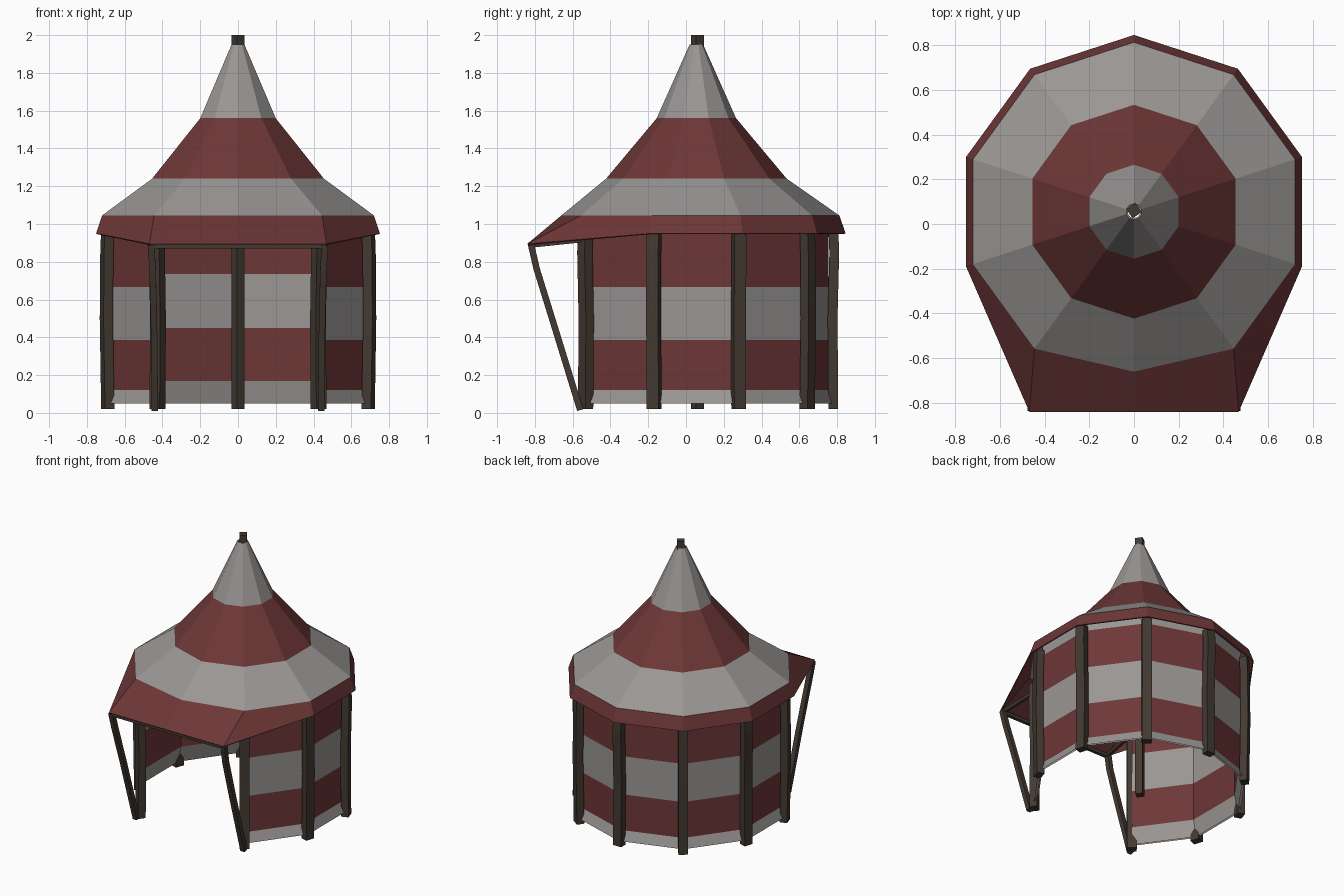
import bpy, bmesh, math
from mathutils import Vector

if "Cube" in bpy.data.objects:
    bpy.data.objects.remove(bpy.data.objects["Cube"])

CY = 0.055  # centre of the ten-sided plan


def material(name, rgb):
    m = bpy.data.materials.new(name)
    m.diffuse_color = (*rgb, 1)
    m.use_nodes = True
    m.node_tree.nodes["Principled BSDF"].inputs["Base Color"].default_value = m.diffuse_color
    return m


RED = material("red canvas", (0.155, 0.038, 0.038))
GREY = material("pale grey canvas", (0.32, 0.305, 0.295))
WOOD = material("dark wood", (0.055, 0.041, 0.031))


def make(name, verts, faces, mats, indices=None):
    me = bpy.data.meshes.new(name)
    me.from_pydata([tuple(v) for v in verts], [], faces)
    for m in mats:
        me.materials.append(m)
    if indices:
        for p, i in zip(me.polygons, indices):
            p.material_index = i
    ob = bpy.data.objects.new(name, me)
    bpy.context.collection.objects.link(ob)
    return ob


def fix_normals(ob):
    bm = bmesh.new()
    bm.from_mesh(ob.data)
    bmesh.ops.recalc_face_normals(bm, faces=bm.faces)
    bm.to_mesh(ob.data)
    bm.free()


def polar(r, deg, z):
    a = math.radians(deg)
    return Vector((r * math.cos(a), CY + r * math.sin(a), z))


def beam(name, pts, w, d, side):
    """Square timber following pts; side is the width direction."""
    pts = [Vector(p) for p in pts]
    s0 = Vector(side).normalized()
    verts, faces = [], []
    for i, p in enumerate(pts):
        t = (pts[min(i + 1, len(pts) - 1)] - pts[max(i - 1, 0)]).normalized()
        s = (s0 - t * s0.dot(t)).normalized()
        n = t.cross(s)
        verts += [p + s * (w / 2 * a) + n * (d / 2 * b)
                  for a, b in ((-1, -1), (1, -1), (1, 1), (-1, 1))]
    for i in range(len(pts) - 1):
        for k in range(4):
            a, b = i * 4 + k, i * 4 + (k + 1) % 4
            faces.append((a, b, b + 4, a + 4))
    e = len(verts) - 4
    faces += [(3, 2, 1, 0), (e, e + 1, e + 2, e + 3)]
    ob = make(name, verts, faces, [WOOD])
    fix_normals(ob)
    return ob


# Striped roof: stacked rings, the front of the last ring pulled out as awning
rings = [(0.036, 1.95), (0.21, 1.56), (0.478, 1.24), (0.757, 1.045), (0.79, 0.95)]
verts, faces, idx = [], [], []
for j, (r, z) in enumerate(rings):
    for k in range(10):
        v = polar(r, 90 + 36 * k, z)
        if j == 3 and k == 5:
            v.y = -0.66
        if j == 4 and k in (4, 5, 6):
            v = Vector(((k - 5) * 0.468, -0.84, 0.895))
        verts.append(v)
for j in range(4):
    for k in range(10):
        a, b = j * 10 + k, j * 10 + (k + 1) % 10
        faces.append((a, a + 10, b + 10, b))
        idx.append(j % 2)
roof = make("striped_roof", verts, faces, [GREY, RED], idx)
sol = roof.modifiers.new("cloth", "SOLIDIFY")
sol.thickness = 0.008
sol.offset = -1


# Striped walls: eight panels, open at the front
def wall(name, rows, flip):
    verts, faces, idx = [], [], []
    for r, z in rows:
        verts += [polar(r, -54 + 36 * k, z) for k in range(9)]
    for j in range(len(rows) - 1):
        for k in range(8):
            a = j * 9 + k
            f = (a, a + 1, a + 10, a + 9)
            faces.append(f[::-1] if flip else f)
            idx.append(j % 2)
    return make(name, verts, faces, [GREY, RED], idx)


wall("outer_wall", [(0.73, 0.05), (0.70, 0.12), (0.70, 0.385), (0.70, 0.667),
                    (0.70, 0.95), (0.70, 1.03)], False)
wall("inner_wall", [(0.715, 0.05), (0.688, 0.17), (0.688, 0.45), (0.688, 0.735),
                    (0.688, 1.03)], True)

# Wall posts at each corner, slightly bent
for k in range(9):
    deg = -54 + 36 * k
    tangent = (-math.sin(math.radians(deg)), math.cos(math.radians(deg)), 0)
    bow = 0.008 if k % 2 else -0.004
    r = 0.725
    pts = [polar(r, deg, 0.02), polar(r + bow, deg, 0.5),
           polar(r + 0.005, deg, 0.85), polar(r, deg, 0.975)]
    beam("wall_post_%d" % k, pts, 0.066, 0.052, tangent)

# Centre pole running from the floor to the roof tip
beam("centre_pole", [(0, 0.06, 0.02), (0, 0.06, 2.0)], 0.05, 0.05, (0.82, 0.57, 0))

# Awning frame
for s, name in ((-1, "left"), (1, "right")):
    beam("awning_pole_" + name,
         [(s * 0.44, -0.56, 0.015), (s * 0.445, -0.70, 0.47),
          (s * 0.452, -0.79, 0.76), (s * 0.46, -0.82, 0.89)],
         0.034, 0.034, (1, 0, 0))
    beam("awning_side_rail_" + name,
         [(s * 0.455, -0.825, 0.885), (s * 0.43, -0.54, 0.915)],
         0.022, 0.022, (1, 0, 0))
beam("awning_front_rail", [(-0.46, -0.822, 0.882), (0.46, -0.822, 0.882)],
     0.024, 0.024, (0, 1, 0))
